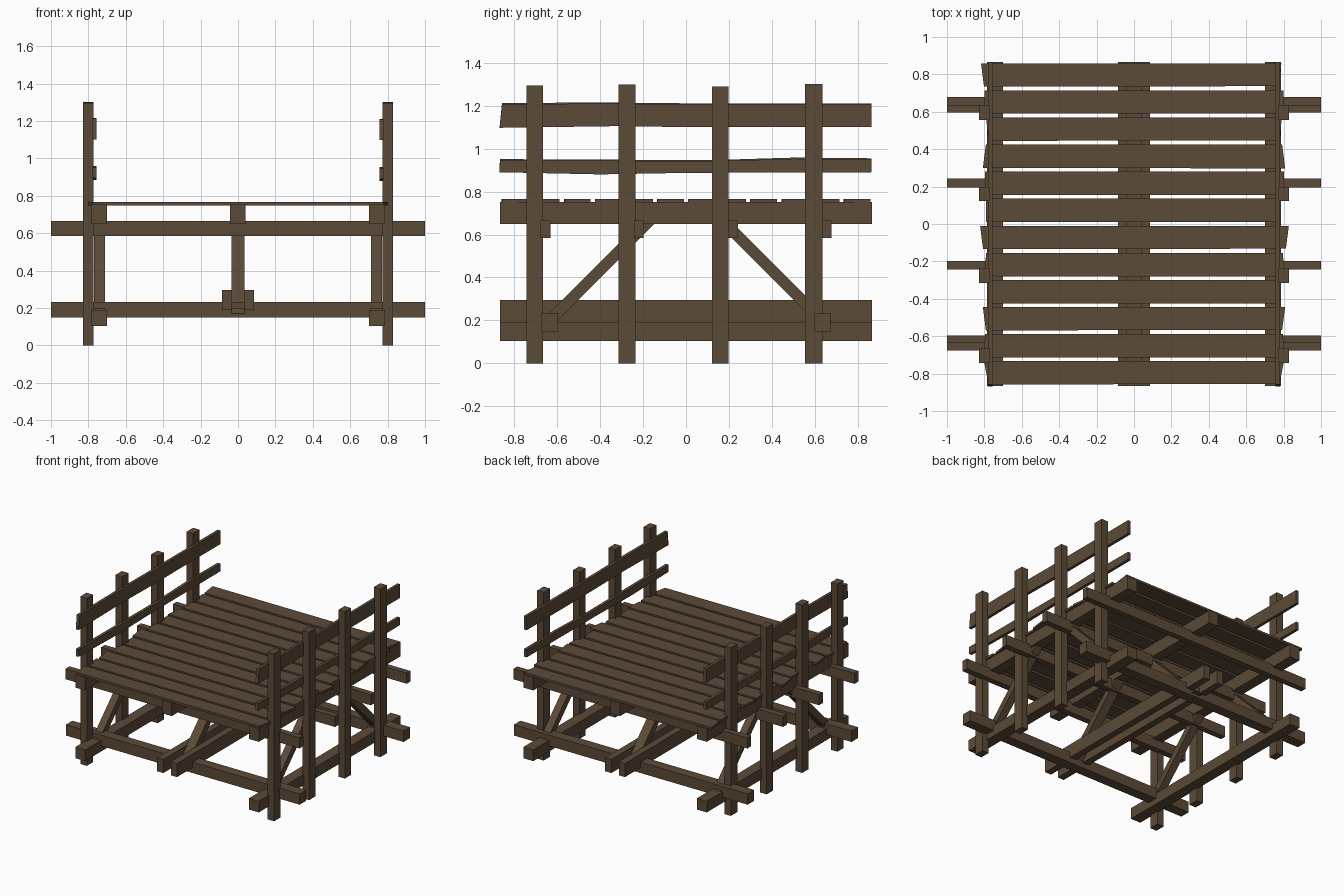
import bpy, bmesh
from mathutils import Vector

if "Cube" in bpy.data.objects:
    bpy.data.objects.remove(bpy.data.objects["Cube"])

wood = bpy.data.materials.new("dark_brown_wood")
wood.diffuse_color = (0.107, 0.069, 0.040, 1)
wood.use_nodes = True
wood.node_tree.nodes["Principled BSDF"].inputs["Base Color"].default_value = wood.diffuse_color


def prism(name, pts, plane, lo, hi):
    """Extrude a 2D outline drawn in plane 'xy' or 'yz' between lo and hi."""
    bm = bmesh.new()
    if plane == 'xy':
        co = [Vector((a, b, lo)) for a, b in pts]
        d = Vector((0, 0, hi - lo))
    else:
        co = [Vector((lo, a, b)) for a, b in pts]
        d = Vector((hi - lo, 0, 0))
    face = bm.faces.new([bm.verts.new(c) for c in co])
    ext = bmesh.ops.extrude_face_region(bm, geom=[face])
    bmesh.ops.translate(bm, vec=d, verts=[g for g in ext['geom'] if isinstance(g, bmesh.types.BMVert)])
    bmesh.ops.recalc_face_normals(bm, faces=bm.faces)
    me = bpy.data.meshes.new(name)
    bm.to_mesh(me)
    bm.free()
    me.materials.append(wood)
    ob = bpy.data.objects.new(name, me)
    bpy.context.collection.objects.link(ob)
    return ob


def box(name, x0, x1, y0, y1, z0, z1):
    return prism(name, [(x0, y0), (x1, y0), (x1, y1), (x0, y1)], 'xy', z0, z1)


# Deck planks, slightly uneven at the ends: (left, right, skew)
ends = [(-.79, .79, .012), (-.80, .80, -.004), (-.80, .80, .008), (-.785, .785, 0),
        (-.795, .80, -.004), (-.815, .82, .008), (-.79, .785, 0), (-.795, .80, .003),
        (-.80, .80, -.008), (-.785, .785, .005), (-.80, .80, 0), (-.81, .78, .008)]
for i, (l, r, s) in enumerate(ends):
    y = -0.796 + i * 0.1448
    h = 0.0625
    prism("deck_plank", [(l + s, y - h), (r - s, y - h + s / 3), (r + s, y + h), (l - s, y + h)],
          'xy', 0.749, 0.766)

# Upper cross beams under the deck
for y0, y1 in ((-.677, -.63), (-.243, -.197), (.195, .242), (.633, .678)):
    box("upper_cross_beam", -1, 1, y0, y1, 0.584, 0.666)

# Lower cross beams
for y0, y1 in ((-.675, -.595), (.595, .675)):
    box("lower_cross_beam", -1, 1, y0, y1, 0.148, 0.232)

# Deck joists running front to back
for x0, x1 in ((-.785, -.70), (-.042, .04), (.70, .785)):
    box("deck_joist", x0, x1, -0.867, 0.867, 0.65, 0.752)

# Centre pair of lower beams
for x0, x1 in ((-.085, -.032), (.032, .085)):
    box("center_sill_beam", x0, x1, -0.867, 0.867, 0.19, 0.295)

# Diagonal braces, sloping up toward the middle
for x0, x1 in ((-.77, -.712), (-.036, .036), (.712, .77)):
    for s in (-1, 1):
        prism("diagonal_brace", [(s * .702, .17), (s * .628, .17), (s * .148, .65), (s * .222, .65)],
              'yz', x0, x1)

# Side parts
rail_top = [(-.857, 1.207), (-.4, 1.21), (0, 1.206), (.865, 1.206),
            (.865, 1.10), (0, 1.10), (-.3, 1.105), (-.868, 1.097)]
rail_low = [(-.867, .946), (-.4, .944), (.1, .941), (.5, .953), (.865, .95),
            (.865, .89), (0, .887), (-.4, .88), (-.868, .89)]
posts = [(-.743, -.666, 1.295), (-.315, -.236, 1.298), (.122, .198, 1.29), (.555, .635, 1.30)]
for s, side in ((-1, "left"), (1, "right")):
    # Lower sill beam
    x0, x1 = sorted((s * .70, s * .785))
    box(side + "_sill_beam", x0, x1, -0.867, 0.867, 0.104, 0.19)
    # Posts
    x0, x1 = sorted((s * .773, s * .829))
    for y0, y1, top in posts:
        box(side + "_post", x0, x1, y0, y1, 0, top)
    # Hand rails on the inner side of the posts
    x0, x1 = sorted((s * .757, s * .78))
    lift = 0.005 if s < 0 else 0
    prism(side + "_top_rail", [(y, z + lift) for y, z in rail_top], 'yz', x0, x1)
    prism(side + "_lower_rail", [(y, z + lift) for y, z in rail_low], 'yz', x0, x1)
